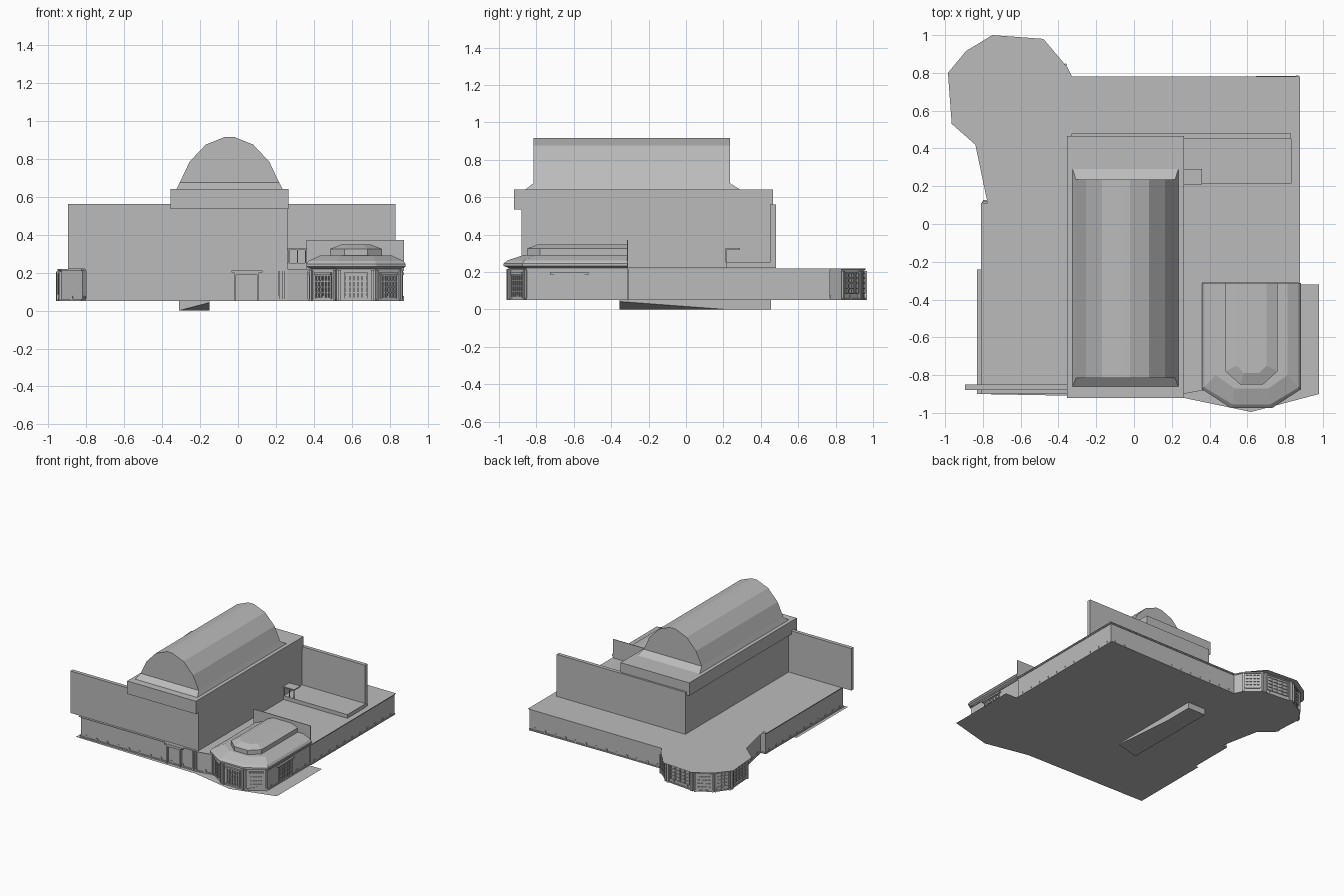
import bpy, bmesh, math
from mathutils import Vector

old = bpy.data.objects.get("Cube")
if old:
    bpy.data.objects.remove(old, do_unlink=True)

GREY = (0.5, 0.5, 0.5, 1)
stone = bpy.data.materials.new("plain grey")
stone.use_nodes = True
stone.diffuse_color = GREY
stone.node_tree.nodes["Principled BSDF"].inputs["Base Color"].default_value = GREY

FLOOR, ROOF = 0.05, 0.22


def finish(name, bm):
    bmesh.ops.recalc_face_normals(bm, faces=bm.faces)
    mesh = bpy.data.meshes.new(name)
    bm.to_mesh(mesh)
    bm.free()
    mesh.materials.append(stone)
    obj = bpy.data.objects.new(name, mesh)
    bpy.context.collection.objects.link(obj)
    return obj


def loft(name, rings, caps=True):
    """Skin matching closed rings of points."""
    bm = bmesh.new()
    loops = [[bm.verts.new(p) for p in ring] for ring in rings]
    n = len(loops[0])
    for low, high in zip(loops, loops[1:]):
        for i in range(n):
            j = (i + 1) % n
            bm.faces.new((low[i], low[j], high[j], high[i]))
    if caps:
        bm.faces.new(loops[0][::-1])
        bm.faces.new(loops[-1])
    return finish(name, bm)


def level(outline, z):
    return [(x, y, z) for x, y in outline]


def prism(name, outline, z0, z1, caps=True):
    return loft(name, [level(outline, z0), level(outline, z1)], caps)


def rect(x0, x1, y0, y1):
    return [(x0, y0), (x1, y0), (x1, y1), (x0, y1)]


def box(name, x0, x1, y0, y1, z0, z1):
    return prism(name, rect(x0, x1, y0, y1), z0, z1)


def sheet(name, outline, z):
    bm = bmesh.new()
    face = bm.faces.new([bm.verts.new(p) for p in level(outline, z)])
    face.normal_update()
    mesh_obj = finish(name, bm)
    if mesh_obj.data.polygons[0].normal.z < 0:
        mesh_obj.data.flip_normals()
    return mesh_obj


def bar(name, a, b, t0, t1, z0, z1, depth):
    """Block on the wall from a to b (outside on the right), between fractions t0 and t1."""
    a, b = Vector(a), Vector(b)
    d = (b - a).normalized()
    out = Vector((d.y, -d.x)) * depth
    p, q = a.lerp(b, t0), a.lerp(b, t1)
    return prism(name, [p, p + out, q + out, q], z0, z1)


def window(name, a, b, t0, t1, z0, z1, cols=4, rows=4):
    """Glazing bars with a heavier frame."""
    w = 0.004 / (Vector(b) - Vector(a)).length
    for i in range(cols + 1):
        t = t0 + (t1 - t0) * i / cols
        bar(name + "_upright", a, b, t - w, t + w, z0, z1, 0.008)
    for i in range(rows + 1):
        z = z0 + (z1 - z0) * i / rows
        bar(name + "_crossbar", a, b, t0, t1, z - 0.003, z + 0.003, 0.007)


def dress(name, a, b):
    """Plinth, vents and top band along a wall."""
    bar(name + "_plinth", a, b, 0, 1, FLOOR, 0.06, 0.006)
    bar(name + "_band", a, b, 0, 1, 0.21, 0.219, 0.006)
    length = (Vector(b) - Vector(a)).length
    count = int(length / 0.09)
    for i in range(count):
        t = (i + 0.5) / count
        w = 0.008 / length
        bar(name + "_vent", a, b, t - w, t + w, 0.06, 0.078, 0.004)


# Podium walls, with the rounded corner hall at the back
hall = [(-0.36, 0.83), (-0.48, 0.93), (-0.74, 0.955),
        (-0.87, 0.88), (-0.945, 0.78), (-0.93, 0.54)]
walls = [(-0.8, -0.88), (0.26, -0.88), (0.37, -0.86), (0.37, -0.31), (0.87, -0.31),
         (0.87, 0.77), (-0.33, 0.77)] + hall + [(-0.82, 0.44), (-0.755, 0.12), (-0.8, 0.12)]
prism("podium_walls", walls, FLOOR, ROOF - 0.002, caps=False)
for i, a in enumerate(walls):
    b = walls[(i + 1) % len(walls)]
    if i not in (2, 3):
        dress("podium", a, b)
    if 7 <= i <= 11:
        window("hall_window", a, b, 0.15, 0.85, 0.085, 0.195)
        for t in (0.02, 0.9):
            bar("hall_pilaster", a, b, t, t + 0.08, FLOOR, 0.205, 0.014)

# Thin flat roof with overhang
roof = [(-0.81, -0.9), (0.26, -0.9), (0.37, -0.88), (0.37, -0.31), (0.88, -0.31),
        (0.88, 0.78), (-0.33, 0.78), (-0.37, 0.85), (-0.48, 0.98), (-0.75, 1.0),
        (-0.89, 0.915), (-0.985, 0.8), (-0.965, 0.53), (-0.84, 0.42),
        (-0.775, 0.11), (-0.81, 0.11)]
sheet("podium_roof", roof, ROOF)

# Ground sheet
ground = [(-0.83, -0.9), (0.26, -0.92), (0.62, -0.995), (0.98, -0.9), (0.98, -0.32),
          (0.87, -0.32), (0.87, 0.785), (-0.33, 0.77)] + hall + [
          (-0.82, 0.44), (-0.755, 0.12), (-0.8, 0.12), (-0.8, -0.24), (-0.83, -0.24)]
sheet("ground_sheet", ground, FLOOR)

# Sunken pit below the ground
pit = [(-0.31, -0.355), (-0.15, -0.355), (-0.15, 0.21), (-0.15, 0.455), (-0.31, 0.455)]
pit_floor = [(x, y, 0.042 if i == 1 else 0) for i, (x, y) in enumerate(pit)]
loft("pit", [pit_floor, level(pit, FLOOR)])

# Main hall with cornice
box("main_block", -0.33, 0.26, -0.88, 0.47, ROOF, 0.54)
box("main_cornice", -0.355, 0.265, -0.92, 0.465, 0.535, 0.64)

# Flared kerb and faceted barrel vault
MID = -0.045
loft("vault_kerb", [level(rect(MID - 0.28, MID + 0.28, -0.86, 0.29), 0.64),
                    level(rect(MID - 0.262, MID + 0.262, -0.815, 0.235), 0.675)])
half = [(0.262, 0.675), (0.21, 0.785), (0.125, 0.875), (0.025, 0.915)]
arch = [(MID + x, z) for x, z in half] + [(MID - x, z) for x, z in reversed(half)]
loft("barrel_vault", [[(x, y, z) for x, z in arch] for y in (-0.815, 0.235)])

# Tall screen walls
box("front_screen_wall", -0.895, -0.33, -0.88, -0.85, ROOF, 0.562)
box("rear_screen_wall", -0.33, 0.83, 0.45, 0.48, ROOF, 0.562)
box("rear_terrace", 0.26, 0.835, 0.215, 0.45, ROOF, 0.25)

# Small porch on the terrace
box("porch_top", 0.26, 0.36, 0.21, 0.29, 0.32, 0.328)
for x in (0.265, 0.31, 0.352):
    box("porch_post", x, x + 0.006, 0.212, 0.218, 0.25, 0.32)

# Front entrance
box("door_left_jamb", -0.02, -0.01, -0.895, -0.88, FLOOR, 0.2)
box("door_right_jamb", 0.1, 0.11, -0.895, -0.88, FLOOR, 0.2)
box("door_lintel", -0.02, 0.11, -0.895, -0.88, 0.188, 0.2)
box("door_canopy", -0.035, 0.13, -0.9, -0.87, 0.2, 0.212)
for x in (0.21, 0.235):
    box("front_pilaster", x, x + 0.012, -0.89, -0.88, FLOOR, 0.215)

# Pavilion: tapering outline with a chamfered front
PX = 0.622


def bay(w, chamfer_y, front_w, front_y, back=-0.312):
    left = [(-w, back), (-w, chamfer_y), (-front_w, front_y)]
    return [(PX + x, y) for x, y in left] + [(PX - x, y) for x, y in reversed(left)]


body = bay(0.24, -0.85, 0.1, -0.945)
prism("pavilion_walls", body, FLOOR, 0.235)
eave = bay(0.262, -0.875, 0.108, -0.975)
loft("pavilion_eave", [level(body, 0.22), level(eave, 0.232), level(eave, 0.245),
                       level(bay(0.25, -0.865, 0.1, -0.955), 0.262),
                       level(bay(0.19, -0.8, 0.09, -0.87), 0.29)])
drum = bay(0.137, -0.78, 0.06, -0.85)
loft("pavilion_lantern", [level(drum, 0.285), level(drum, 0.325),
                          level(bay(0.08, -0.75, 0.04, -0.79), 0.348)])
box("pavilion_back_screen", 0.36, 0.875, -0.315, -0.31, ROOF, 0.372)

# Pavilion windows, pilasters and trim
for i in range(5):
    a, b = body[i], body[i + 1]
    dress("pavilion", a, b)
    if i in (0, 4):
        t0, t1 = (0.27, 0.57) if i == 4 else (0.43, 0.73)
    else:
        t0, t1 = 0.22, 0.78
        for t in (0.02, 0.9):
            bar("pavilion_pilaster", a, b, t, t + 0.08, FLOOR, 0.215, 0.014)
    window("pavilion_window", a, b, t0, t1, 0.065, 0.185, cols=5)
    bar("pavilion_window_head", a, b, t0 - 0.04, t1 + 0.04, 0.187, 0.2, 0.014)
